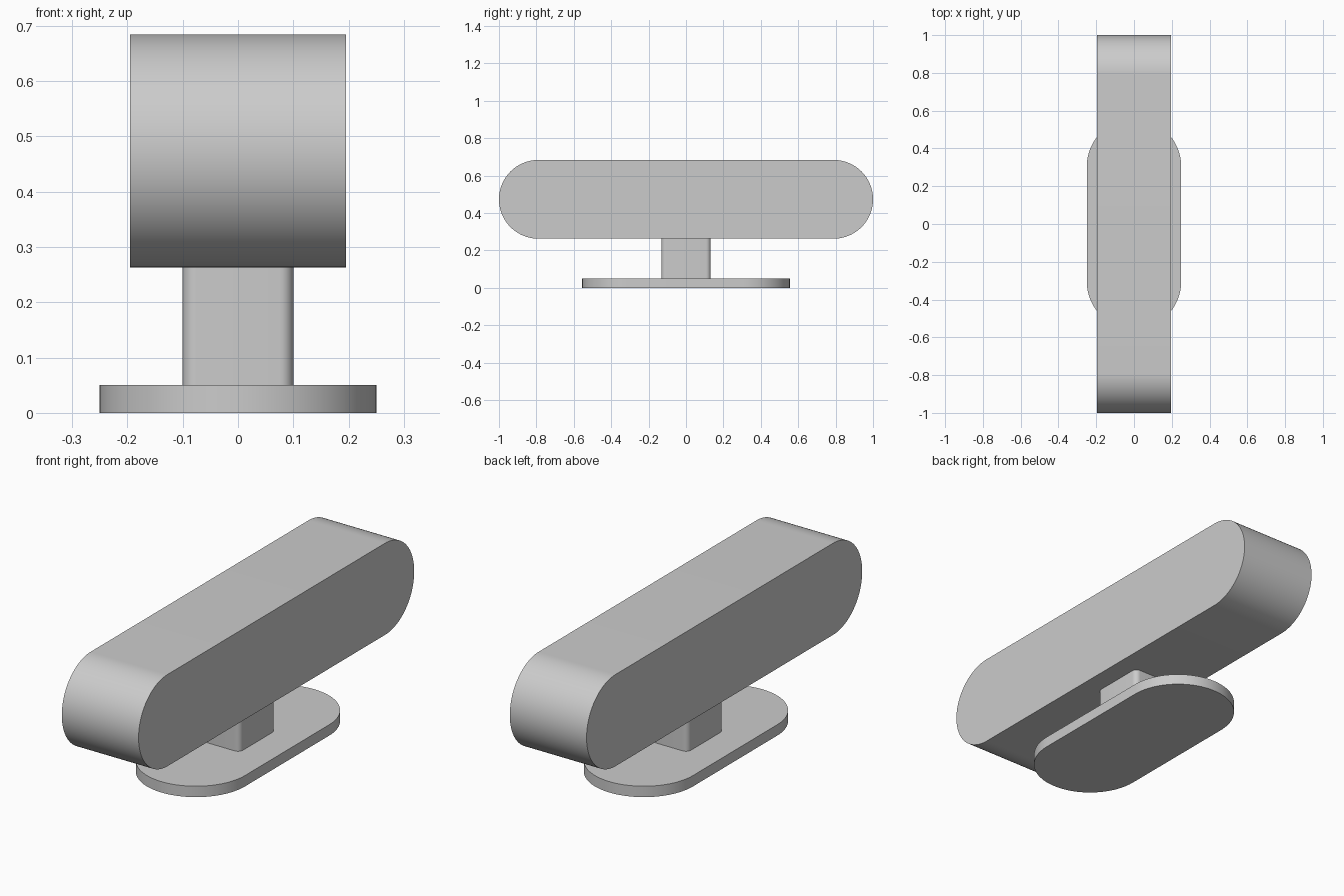
import bpy, bmesh, math
from mathutils import Vector

cube = bpy.data.objects.get("Cube")
if cube:
    bpy.data.objects.remove(cube, do_unlink=True)

grey = bpy.data.materials.new("plain_grey")
grey.use_nodes = True
COLOUR = (0.6, 0.6, 0.6, 1)
grey.diffuse_color = COLOUR
grey.node_tree.nodes["Principled BSDF"].inputs["Base Color"].default_value = COLOUR


def rounded_outline(half_u, half_v, radius, steps):
    """Outline of a rectangle whose corners are quarter circles."""
    points = []
    for corner, (su, sv) in enumerate([(1, 1), (-1, 1), (-1, -1), (1, -1)]):
        for i in range(steps + 1):
            a = math.pi / 2 * (corner + i / steps)
            points.append((su * (half_u - radius) + radius * math.cos(a),
                           sv * (half_v - radius) + radius * math.sin(a)))
    return points


def prism(name, outline, place, depth):
    """Extrude an outline, placed in space by a rule, along a vector."""
    bm = bmesh.new()
    face = bm.faces.new([bm.verts.new(place(u, v)) for u, v in outline])
    extruded = bmesh.ops.extrude_face_region(bm, geom=[face], use_keep_orig=True)
    moved = [e for e in extruded["geom"] if isinstance(e, bmesh.types.BMVert)]
    bmesh.ops.translate(bm, verts=moved, vec=Vector(depth))
    bmesh.ops.remove_doubles(bm, verts=bm.verts, dist=0.0001)
    bmesh.ops.recalc_face_normals(bm, faces=bm.faces)
    mesh = bpy.data.meshes.new(name)
    bm.to_mesh(mesh)
    bm.free()
    mesh.materials.append(grey)
    obj = bpy.data.objects.new(name, mesh)
    bpy.context.collection.objects.link(obj)
    bpy.ops.object.select_all(action="DESELECT")
    obj.select_set(True)
    bpy.context.view_layer.objects.active = obj
    bpy.ops.object.shade_smooth_by_angle(angle=math.radians(30))
    return obj


BASE_TOP, BODY_BOTTOM, BODY_TOP = 0.05, 0.263, 0.684
BODY_HALF_WIDTH = 0.195
body_radius = (BODY_TOP - BODY_BOTTOM) / 2
body_middle = (BODY_TOP + BODY_BOTTOM) / 2

# Flat base plate with round ends
prism("base_plate", rounded_outline(0.25, 0.555, 0.25, 24),
      lambda u, v: (u, v, 0), (0, 0, BASE_TOP))

# Short post with softened vertical corners
prism("post", rounded_outline(0.1, 0.132, 0.025, 8),
      lambda u, v: (u, v, BASE_TOP), (0, 0, BODY_BOTTOM - BASE_TOP))

# Long handle body with round front and back ends
prism("handle_body", rounded_outline(1.0, body_radius, body_radius, 24),
      lambda u, v: (-BODY_HALF_WIDTH, u, body_middle + v),
      (2 * BODY_HALF_WIDTH, 0, 0))
